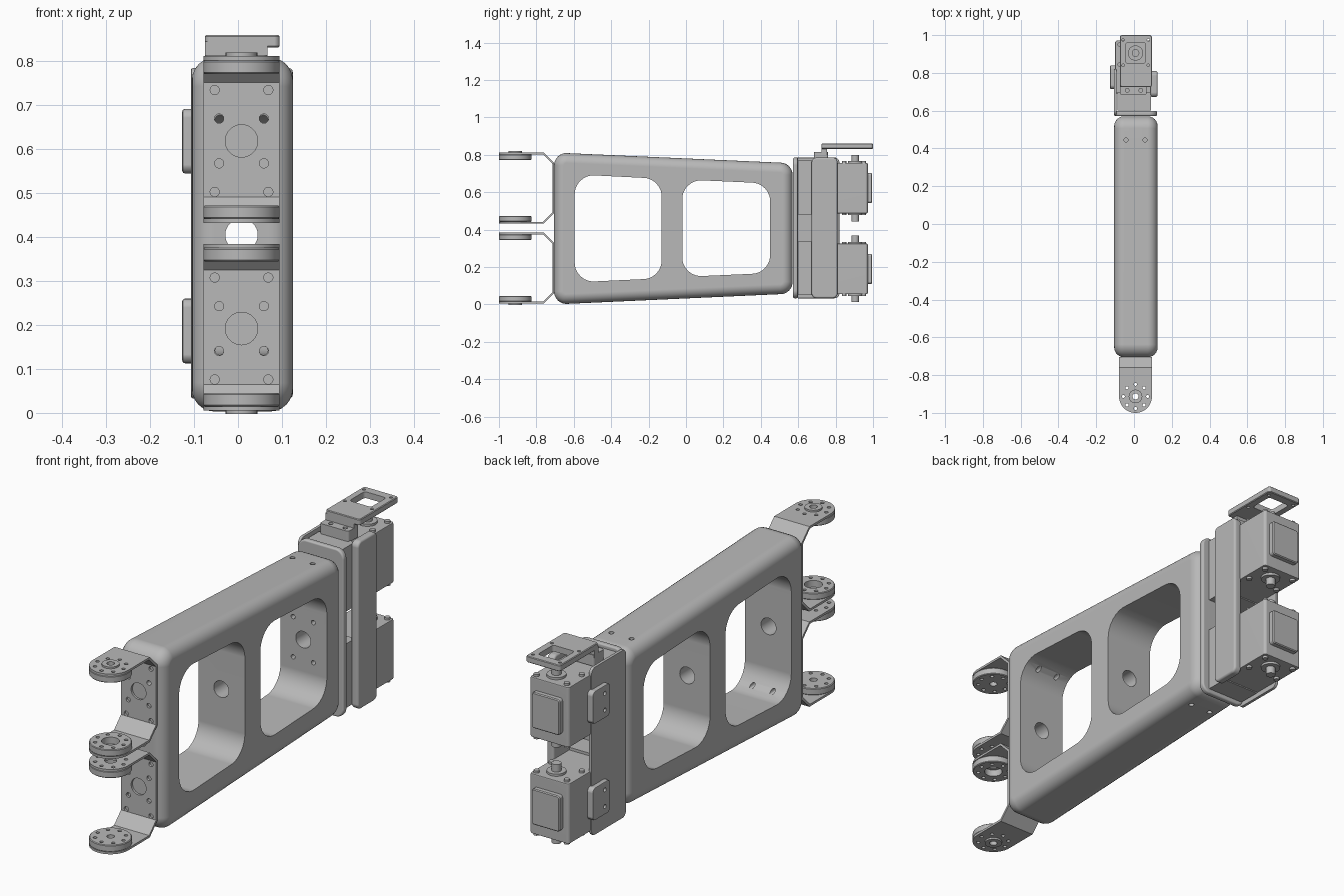
import bpy
import bmesh
import math
from mathutils import Vector

cube = bpy.data.objects.get("Cube")
if cube:
    bpy.data.objects.remove(cube, do_unlink=True)

GREY = 0.48
mat = bpy.data.materials.new("machined_grey")
mat.use_nodes = True
mat.diffuse_color = (GREY, GREY, GREY, 1)
bsdf = next(n for n in mat.node_tree.nodes if n.type == 'BSDF_PRINCIPLED')
bsdf.inputs["Base Color"].default_value = (GREY, GREY, GREY, 1)
bsdf.inputs["Roughness"].default_value = 0.6

CX = 0.008      # centre line of the mechanism
MID = 0.405     # mid height


# ---- helpers ----
def circle(cx, cy, r, n=32):
    return [(cx + r * math.cos(math.tau * i / n), cy + r * math.sin(math.tau * i / n)) for i in range(n)]


def rect(a0, a1, b0, b1):
    return [(a0, b0), (a1, b0), (a1, b1), (a0, b1)]


def rounded(points, r, seg=8):
    """Round every corner of a convex outline."""
    pts = [Vector(p) for p in points]
    out = []
    for i, p in enumerate(pts):
        a = (pts[i - 1] - p).normalized()
        b = (pts[(i + 1) % len(pts)] - p).normalized()
        half = a.angle(b) / 2
        c = p + (a + b).normalized() * r / math.sin(half)
        v0 = p + a * r / math.tan(half) - c
        v1 = p + b * r / math.tan(half) - c
        for k in range(seg + 1):
            out.append(tuple(c + v0.lerp(v1, k / seg).normalized() * r))
    return out


def prism(bm, pts, axis, lo, hi, bevel=0, seg=2):
    """Extrude an outline along an axis, optionally rounding both rims."""
    place = {'x': lambda p, h: (h, p[0], p[1]),
             'y': lambda p, h: (p[0], h, p[1]),
             'z': lambda p, h: (p[0], p[1], h)}[axis]
    rings = [[bm.verts.new(place(p, h)) for p in pts] for h in (lo, hi)]
    caps = [bm.faces.new(ring) for ring in rings]
    n = len(pts)
    for i in range(n):
        j = (i + 1) % n
        bm.faces.new((rings[0][i], rings[0][j], rings[1][j], rings[1][i]))
    bmesh.ops.recalc_face_normals(bm, faces=bm.faces[:])
    if bevel:
        rim = [e for f in caps for e in f.edges]
        bmesh.ops.bevel(bm, geom=rim, offset=bevel, segments=seg, profile=0.5, affect='EDGES')


def make(name, bm, cuts=()):
    """Turn a bmesh into an object; cuts is a list of (operation, bmesh)."""
    def add(label, source):
        me = bpy.data.meshes.new(label)
        source.to_mesh(me)
        source.free()
        me.materials.append(mat)
        ob = bpy.data.objects.new(label, me)
        bpy.context.collection.objects.link(ob)
        return ob

    obj = add(name, bm)
    cutters = []
    for op, source in cuts:
        cutter = add(name + "_cutter", source)
        cutter.hide_render = True
        cutters.append(cutter)
        mod = obj.modifiers.new("cut", 'BOOLEAN')
        mod.operation, mod.object, mod.solver = op, cutter, 'EXACT'
    if cutters:
        deps = bpy.context.evaluated_depsgraph_get()
        baked = bpy.data.meshes.new_from_object(obj.evaluated_get(deps))
        obj.modifiers.clear()
        obj.data = baked
        for cutter in cutters:
            bpy.data.objects.remove(cutter, do_unlink=True)
    obj.data.shade_smooth()
    obj.data.set_sharp_from_angle(angle=math.radians(35))
    obj.modifiers.new("normals", 'WEIGHTED_NORMAL').keep_sharp = True
    return obj


# ---- arm body: tapered frame with two windows ----
body = bmesh.new()
outline = [(-0.705, 0.0), (0.57, 0.058), (0.57, 0.755), (-0.705, 0.812)]
prism(body, rounded(outline, 0.065), 'x', -0.105, 0.125, 0.052, 6)
windows = bmesh.new()
for quad in ([(-0.595, 0.118), (-0.13, 0.14), (-0.13, 0.672), (-0.595, 0.695)],
             [(-0.02, 0.147), (0.45, 0.168), (0.45, 0.647), (-0.02, 0.668)]):
    prism(windows, rounded(quad, 0.1), 'x', -0.3, 0.3)
holes = bmesh.new()
prism(holes, circle(CX, MID, 0.037), 'y', -0.9, 0.9)
for x in (CX - 0.05, CX + 0.05):
    for side in (-1, 1):
        prism(holes, circle(x, MID + side * 0.263, 0.01, 16), 'y', -0.8, -0.5)
        prism(holes, circle(x, MID + side * 0.09, 0.01, 16), 'y', 0.4, 0.7)
    prism(holes, circle(x, 0.445, 0.011, 16), 'z', 0.71, 0.9)
    prism(holes, circle(x, 0.445, 0.011, 16), 'z', -0.1, 0.1)
make("arm_body", body, [('DIFFERENCE', windows), ('DIFFERENCE', holes)])

# ---- front brackets with pivot discs ----
PIVOT, R, H = -0.913, 0.087, 0.19


def pivot_holes(bore):
    bm = bmesh.new()
    prism(bm, circle(CX, PIVOT, bore), 'z', -0.2, 1.2)
    for px, py in circle(CX, PIVOT, 0.064, 8):
        prism(bm, circle(px, py, 0.008, 12), 'z', -0.2, 1.2)
    return bm


for label, zc, outer in (("upper", 0.622, 1), ("lower", 0.195, -1)):
    half = [(-1.05, H), (-0.76, H), (-0.705, H - 0.055)]
    inner = [(-0.715, H - 0.06), (-0.764, H - 0.01), (-1.05, H - 0.01)]
    strip = half + [(y, -z) for y, z in half[::-1]]
    strip += [(y, -z) for y, z in inner[::-1]] + inner
    bracket = bmesh.new()
    prism(bracket, [(y, z + zc) for y, z in strip], 'x', CX - R, CX + R)
    # rounded flange ends
    arc = [(CX + R * math.cos(a), PIVOT + R * math.sin(a))
           for a in (math.pi + math.pi * i / 24 for i in range(25))]
    stadium = bmesh.new()
    prism(stadium, arc + [(CX + R, -0.6), (CX - R, -0.6)], 'z', -0.2, 1.2)
    web = bmesh.new()
    prism(web, circle(CX, zc - 0.003, 0.037), 'y', -0.75, -0.65)
    for sx in (-1, 1):
        for sz in (-1, 1):
            for dx, dz in ((0.051, 0.051), (0.061, 0.116)):
                prism(web, circle(CX + sx * dx, zc - 0.003 + sz * dz, 0.0105, 16), 'y', -0.75, -0.65)
    make(label + "_front_bracket", bracket,
         [('INTERSECT', stadium), ('DIFFERENCE', web), ('DIFFERENCE', pivot_holes(0.025))])
    for side in (-1, 1):
        face = zc + side * (H - 0.01)
        disc = bmesh.new()
        prism(disc, circle(CX, PIVOT, R, 48), 'z', *sorted((face, face - side * 0.03)), 0.003, 1)
        bore = 0.016 if side == outer else 0.037
        make(label + "_pivot_disc", disc, [('DIFFERENCE', pivot_holes(bore))])
        if side == outer:
            hub, bore_cut = bmesh.new(), bmesh.new()
            prism(hub, circle(CX, PIVOT, 0.036), 'z', *sorted((face, zc + side * (H + 0.008))))
            prism(bore_cut, circle(CX, PIVOT, 0.016), 'z', -0.2, 1.2)
            make(label + "_pivot_hub", hub, [('DIFFERENCE', bore_cut)])

# ---- rear mount: front plate, side wall and column ----
Z0, Z1 = 0.033, 0.785


def through_hole():
    bm = bmesh.new()
    prism(bm, circle(CX, MID, 0.037), 'y', 0.4, 1.2)
    return bm


plate = bmesh.new()
prism(plate, rounded(rect(-0.105, 0.122, Z0, Z1), 0.04), 'y', 0.572, 0.598, 0.008, 3)
make("rear_plate", plate, [('DIFFERENCE', through_hole())])
wall = bmesh.new()
prism(wall, rounded(rect(0.575, 0.82, Z0, Z1), 0.025), 'x', -0.107, -0.092, 0.004, 2)
make("rear_side_wall", wall)
column = bmesh.new()
prism(column, rounded(rect(0.672, 0.81, Z0, Z1), 0.025), 'x', 0.088, 0.125, 0.01, 3)
make("rear_column", column)

# ---- two motors ----
for label, z0, z1 in (("upper", 0.487, 0.757), ("lower", 0.055, 0.325)):
    zc = (z0 + z1) / 2
    motor = bmesh.new()
    prism(motor, rounded(rect(-0.1, 0.095, 0.69, 0.972), 0.012, 3), 'z', z0, z1, 0.006, 2)
    prism(motor, rect(-0.088, 0.09, 0.6, 0.7), 'z', z0 - 0.005, z1 + 0.012)
    make(label + "_motor", motor)
    cap = bmesh.new()
    prism(cap, rounded(rect(-0.07, 0.07, zc - 0.08, zc + 0.08), 0.012, 3), 'y', 0.965, 0.995, 0.004, 1)
    make(label + "_motor_cap", cap)
    # side tab with two screw holes
    tab, tab_cut = bmesh.new(), bmesh.new()
    prism(tab, rounded(rect(0.715, 0.84, zc - 0.077, zc + 0.07), 0.02, 4), 'x', -0.127, -0.09, 0.006, 2)
    for dz in (-0.04, 0.035):
        prism(tab_cut, circle(0.755, zc + dz, 0.009, 16), 'x', -0.2, -0.115)
    make(label + "_motor_tab", tab, [('DIFFERENCE', tab_cut)])
    # shafts, collars and corner screws at both ends
    for face, s in ((z0, -1), (z1, 1)):
        shaft = bmesh.new()
        for r, length in ((0.04, 0.01), (0.02, 0.043)):
            prism(shaft, circle(CX, 0.905, r), 'z', *sorted((face - s * 0.01, face + s * length)))
        for x in (-0.075, 0.075):
            for y in (0.845, 0.95):
                prism(shaft, circle(x, y, 0.012, 16), 'z', *sorted((face - s * 0.01, face + s * 0.01)))
        make(label + "_motor_shaft", shaft)

# ---- top arm: foot, riser and square frame ----
foot, foot_cut = bmesh.new(), bmesh.new()
prism(foot, rounded(rect(-0.075, 0.067, 0.685, 0.76), 0.01, 3), 'z', 0.765, 0.815)
for x in (-0.036, 0.036):
    prism(foot_cut, circle(x, 0.708, 0.01, 16), 'z', 0.79, 0.9)
make("top_arm_foot", foot, [('DIFFERENCE', foot_cut)])
riser = bmesh.new()
prism(riser, rect(-0.075, 0.067, 0.725, 0.755), 'z', 0.8, 0.845)
make("top_arm_riser", riser)
frame, opening = bmesh.new(), bmesh.new()
prism(frame, rounded(rect(-0.075, 0.095, 0.725, 1.0), 0.012, 4), 'z', 0.832, 0.86, 0.003, 1)
prism(opening, rounded(rect(-0.045, 0.062, 0.852, 0.96), 0.012, 4), 'z', 0.8, 0.9)
for x in (-0.058, 0.076):
    for y in (0.84, 0.974):
        prism(opening, circle(x, y, 0.007, 12), 'z', 0.8, 0.9)
make("top_arm_frame", frame, [('DIFFERENCE', opening)])
